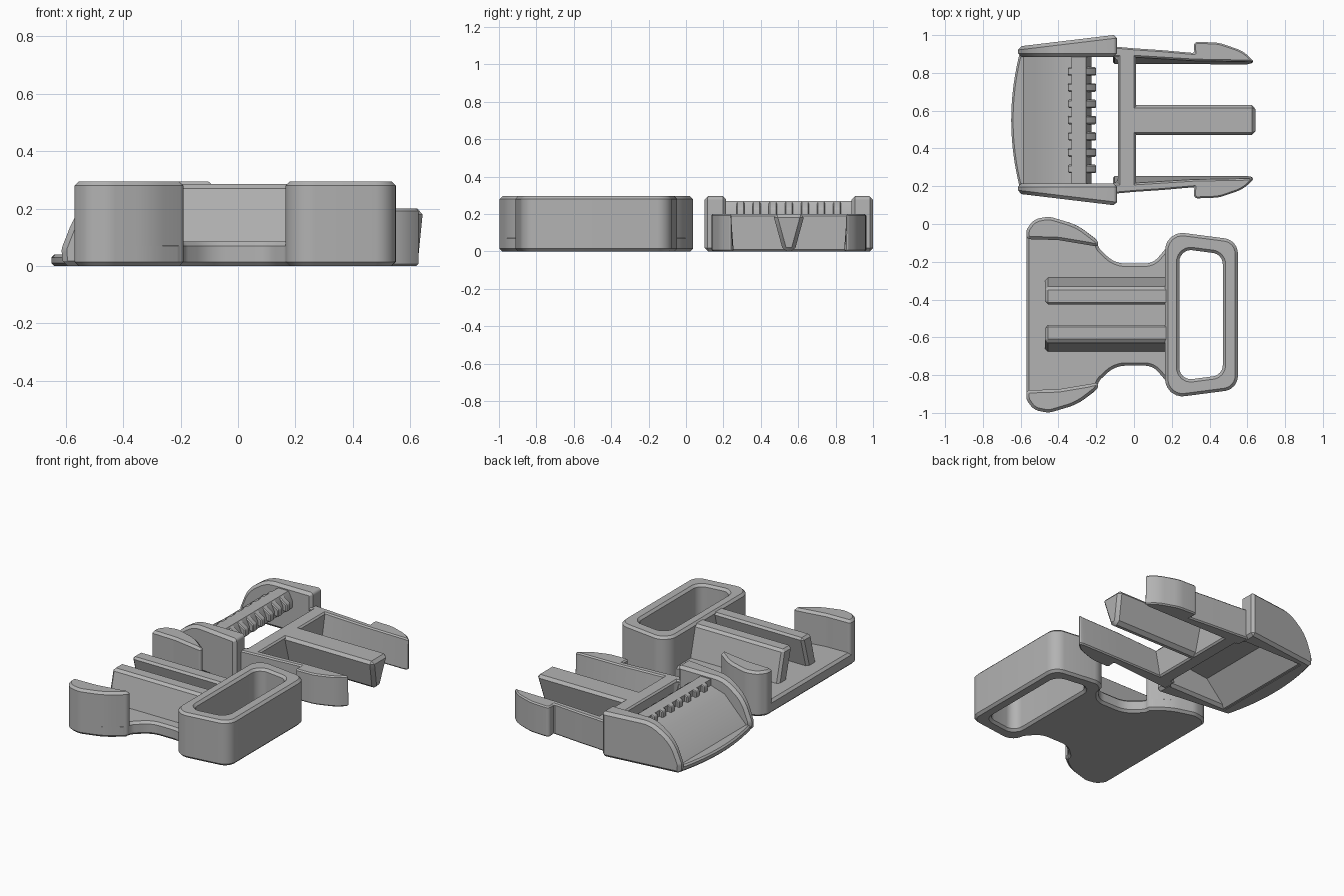
import bpy, bmesh, math
from mathutils import Vector

if "Cube" in bpy.data.objects:
    bpy.data.objects.remove(bpy.data.objects["Cube"], do_unlink=True)

grey = bpy.data.materials.new("grey plastic")
grey.use_nodes = True
COLOUR = (0.45, 0.45, 0.45, 1)
grey.diffuse_color = COLOUR
grey.node_tree.nodes["Principled BSDF"].inputs["Base Color"].default_value = COLOUR

SOCKET_Y, PLUG_Y = -0.48, 0.55     # centre lines of the two halves


def fillet(corners, steps=6):
    """Round each (x, y, radius) corner of an outline."""
    out, n = [], len(corners)
    for i, c in enumerate(corners):
        p = Vector(c[:2])
        r = c[2] if len(c) > 2 else 0
        a = Vector(corners[i - 1][:2]) - p
        b = Vector(corners[(i + 1) % n][:2]) - p
        turn = math.pi - a.angle(b)
        if r == 0 or turn < 0.02:
            out.append(p)
            continue
        d = min(r * math.tan(turn / 2), 0.48 * a.length, 0.48 * b.length)
        s, e = p + a.normalized() * d, p + b.normalized() * d
        r = d / math.tan(turn / 2)
        centre = p + (a.normalized() + b.normalized()).normalized() * math.hypot(r, d)
        for k in range(steps + 1):
            q = s.lerp(e, k / steps) - centre
            out.append(centre + q.normalized() * r)
    return out


def loft(name, first, second, bevel=0.015, cutter=None):
    """Solid between two matching loops of 3D points, with chamfered edges."""
    bm = bmesh.new()
    a = [bm.verts.new(p) for p in first]
    b = [bm.verts.new(p) for p in second]
    bm.faces.new(a)
    bm.faces.new(b)
    for i in range(len(a)):
        bm.faces.new((a[i - 1], a[i], b[i], b[i - 1]))
    bmesh.ops.recalc_face_normals(bm, faces=bm.faces)
    mesh = bpy.data.meshes.new(name)
    bm.to_mesh(mesh)
    bm.free()
    mesh.materials.append(grey)
    ob = bpy.data.objects.new(name, mesh)
    bpy.context.collection.objects.link(ob)
    bpy.ops.object.select_all(action='DESELECT')
    ob.select_set(True)
    bpy.context.view_layer.objects.active = ob
    if cutter:
        m = ob.modifiers.new("hole", 'BOOLEAN')
        m.operation, m.object, m.solver = 'DIFFERENCE', cutter, 'EXACT'
        bpy.ops.object.modifier_apply(modifier=m.name)
        bpy.data.objects.remove(cutter, do_unlink=True)
    if bevel:
        m = ob.modifiers.new("chamfer", 'BEVEL')
        m.width, m.segments = bevel, 1
        m.limit_method, m.angle_limit = 'ANGLE', math.radians(40)
        m.use_clamp_overlap = False
        bpy.ops.object.modifier_apply(modifier=m.name)
    bpy.ops.object.shade_smooth_by_angle(angle=math.radians(30))
    return ob


def slab(name, outline, z0, z1, cy, side=1, **kw):
    """Upright prism from a plan outline (x, v), v measured from the centre line."""
    return loft(name, [(x, cy + side * v, z0) for x, v in outline],
                [(x, cy + side * v, z1) for x, v in outline], **kw)


def bar(name, profile, v0, v1, cy, **kw):
    """Prism from a side profile (x, z) running across the part."""
    return loft(name, [(x, cy + v0, z) for x, z in profile],
                [(x, cy + v1, z) for x, z in profile], **kw)


def mirrored(corners):
    """Complete a half outline across the centre line."""
    return corners + [(c[0], -c[1], *c[2:]) for c in reversed(corners)]


# Socket: waisted base plate
edge = [(-0.57, 0.44, .05), (-0.53, 0.505, .08), (-0.45, 0.52, .1), (-0.3, 0.475, .3),
        (-0.2, 0.4, .05), (-0.185, 0.35, .06), (-0.1, 0.27, .15), (0.1, 0.27, .15),
        (0.16, 0.34, .06), (0.2, 0.4)]
slab("socket_base", fillet(mirrored(edge)), 0, 0.085, SOCKET_Y)

# Socket: strap loop with a through slot
slot = slab("slot_cutter", fillet(mirrored([(0.24, 0.35, .06), (0.47, 0.32, .06)])),
            -0.1, 0.4, SOCKET_Y, bevel=0)
slot.hide_render = True
ring = fillet(mirrored([(0.165, 0.445, .09), (0.55, 0.395, .08)]))
slab("strap_loop", ring, 0, 0.295, SOCKET_Y, cutter=slot)

# Socket: crescent side catches and the leaning guide ribs
catch = [(-0.57, 0.40, .02), (-0.57, 0.45, .05), (-0.53, 0.505, .08), (-0.45, 0.52, .1),
         (-0.3, 0.475, .3), (-0.19, 0.39, .03), (-0.19, 0.36, .02), (-0.4, 0.395, .2)]
for side, word in ((1, "back"), (-1, "front")):
    slab(f"{word}_catch", fillet(catch), 0, 0.295, SOCKET_Y, side)
    low = [(-0.47, 0.2), (0.2, 0.2), (0.2, 0.11), (-0.47, 0.11)]
    top = [(-0.47, 0.145), (0.2, 0.145), (0.2, 0.05), (-0.47, 0.05)]
    loft(f"{word}_guide_rib", [(x, SOCKET_Y + side * v, 0.07) for x, v in low],
         [(x, SOCKET_Y + side * v, 0.285) for x, v in top])

# Plug: curved front lip
lip = [(-0.65 + 0.05 * (i / 8) ** 2, 0.375 * i / 8) for i in range(-8, 9)]
slab("lip", lip + [(-0.54, 0.375), (-0.54, -0.375)], 0, 0.04, PLUG_Y, bevel=0.01)

# Plug: hollow ramp and strap grip ridge
ramp = [(-0.59, 0.01), (-0.585, 0.04), (-0.43, 0.2), (-0.33, 0.23), (-0.33, 0.27),
        (-0.255, 0.27), (-0.225, 0.21), (-0.225, 0.17), (-0.39, 0.15), (-0.53, 0.0)]
bar("strap_ramp", ramp, -0.345, 0.345, PLUG_Y, bevel=0)
tooth = [(-0.35, 0.2), (-0.35, 0.26), (-0.34, 0.27), (-0.26, 0.27), (-0.2, 0.23), (-0.2, 0.18)]
for i in range(7):
    v = (i - 3) * 0.086
    bar("grip_tooth", tooth, v - 0.022, v + 0.022, PLUG_Y, bevel=0.006)

# Plug: cross bar and central tongue
slab("cross_bar", fillet(mirrored([(-0.085, 0.38), (0.01, 0.37)])), 0, 0.2, PLUG_Y,
     bevel=0.01)
low = mirrored([(-0.04, 0.03), (0.625, 0.03)])
top = mirrored([(-0.04, 0.085), (0.645, 0.085)])
loft("tongue", [(x, PLUG_Y + v, 0) for x, v in low],
     [(x, PLUG_Y + v, 0.2) for x, v in top], bevel=0.02)

# Plug: swept cheeks and sprung side arms with hooks
cheek = fillet([(-0.61, 0), (-0.615, 0.06, .05), (-0.56, 0.2, .25), (-0.42, 0.295, .2),
                (-0.09, 0.295, .02), (-0.09, 0)])
arm = [(-0.11, 0.39), (0, 0.38), (0.15, 0.37), (0.32, 0.355), (0.315, 0.415, .02),
       (0.45, 0.41, .2), (0.58, 0.365, .2), (0.64, 0.305, .03)]
arm_top = fillet(arm + [(0.6, 0.31), (0.32, 0.315), (0, 0.335), (-0.11, 0.335)])
arm_low = fillet(arm + [(0.6, 0.295), (0.32, 0.295), (0, 0.295), (-0.11, 0.295)])
for side, word in ((1, "back"), (-1, "front")):
    loft(f"{word}_cheek", [(x, PLUG_Y + side * 0.335, z) for x, z in cheek],
         [(x, PLUG_Y + side * (0.39 + 0.12 * (x + 0.61)), z) for x, z in cheek], bevel=0.018)
    slab(f"{word}_corner_web", [(-0.12, 0.35), (-0.08, 0.35), (-0.08, 0.29), (-0.09, 0.32)],
         0, 0.19, PLUG_Y, side, bevel=0)
    # Loops are paired by corner, so both levels share one point count
    n = min(len(arm_top), len(arm_low))
    loft(f"{word}_hook_arm", [(x, PLUG_Y + side * v, 0) for x, v in arm_low[:n]],
         [(x, PLUG_Y + side * v, 0.2) for x, v in arm_top[:n]], bevel=0.008)
